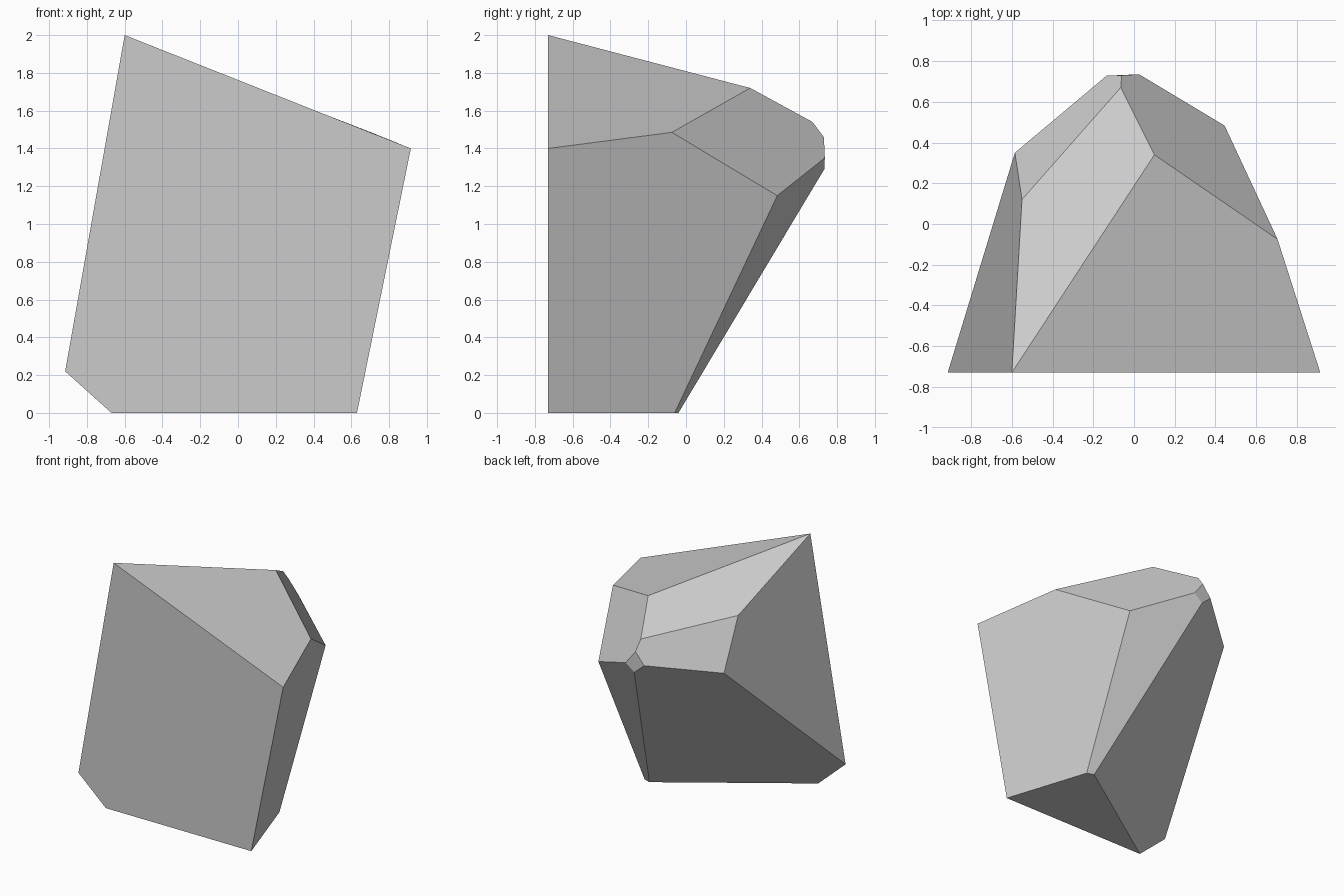
import bpy
import bmesh
import math

# Remove the default object
default_cube = bpy.data.objects.get("Cube")
if default_cube:
    bpy.data.objects.remove(default_cube, do_unlink=True)

# Plain grey stone
stone = bpy.data.materials.new("grey_stone")
stone.use_nodes = True
stone_colour = (0.6, 0.6, 0.6, 1)
stone.diffuse_color = stone_colour
shader = next(n for n in stone.node_tree.nodes if n.type == "BSDF_PRINCIPLED")
shader.inputs["Base Color"].default_value = stone_colour

# Flat front outline, as (x, z)
FRONT_Y = -0.73
front_outline = [(-0.6, 2), (0.915, 1.4), (0.63, 0), (-0.67, 0), (-0.915, 0.22)]

# Corners behind the front: upper shoulders, small back facet, base
shoulders = [(-0.585, 0.35, 1.28), (-0.55, 0.12, 1.65), (0.1, 0.34, 1.72),
             (0.705, -0.075, 1.485), (0.445, 0.483, 1.15), (-0.065, 0.67, 1.54)]
back_facet = [(-0.06, 0.73, 1.46), (0.025, 0.735, 1.35),
              (-0.05, 0.732, 1.29), (-0.135, 0.728, 1.365)]
base_corners = [(0.355, -0.04, 0), (0.412, -0.06, 0)]


def build_faceted_solid(name, corners, material):
    """Wrap the corners in a convex solid with clean flat facets."""
    bm = bmesh.new()
    for corner in corners:
        bm.verts.new(corner)
    bmesh.ops.convex_hull(bm, input=list(bm.verts))
    # Merge nearly coplanar triangles into single facets
    bmesh.ops.dissolve_limit(bm, angle_limit=math.radians(3),
                             verts=list(bm.verts), edges=list(bm.edges))
    bmesh.ops.recalc_face_normals(bm, faces=list(bm.faces))
    for face in bm.faces:
        face.smooth = False
    mesh = bpy.data.meshes.new(name)
    bm.to_mesh(mesh)
    bm.free()
    mesh.materials.append(material)
    solid = bpy.data.objects.new(name, mesh)
    bpy.context.collection.objects.link(solid)
    return solid


# Rock
front_corners = [(x, FRONT_Y, z) for x, z in front_outline]
build_faceted_solid("rock", front_corners + shoulders + back_facet + base_corners, stone)
